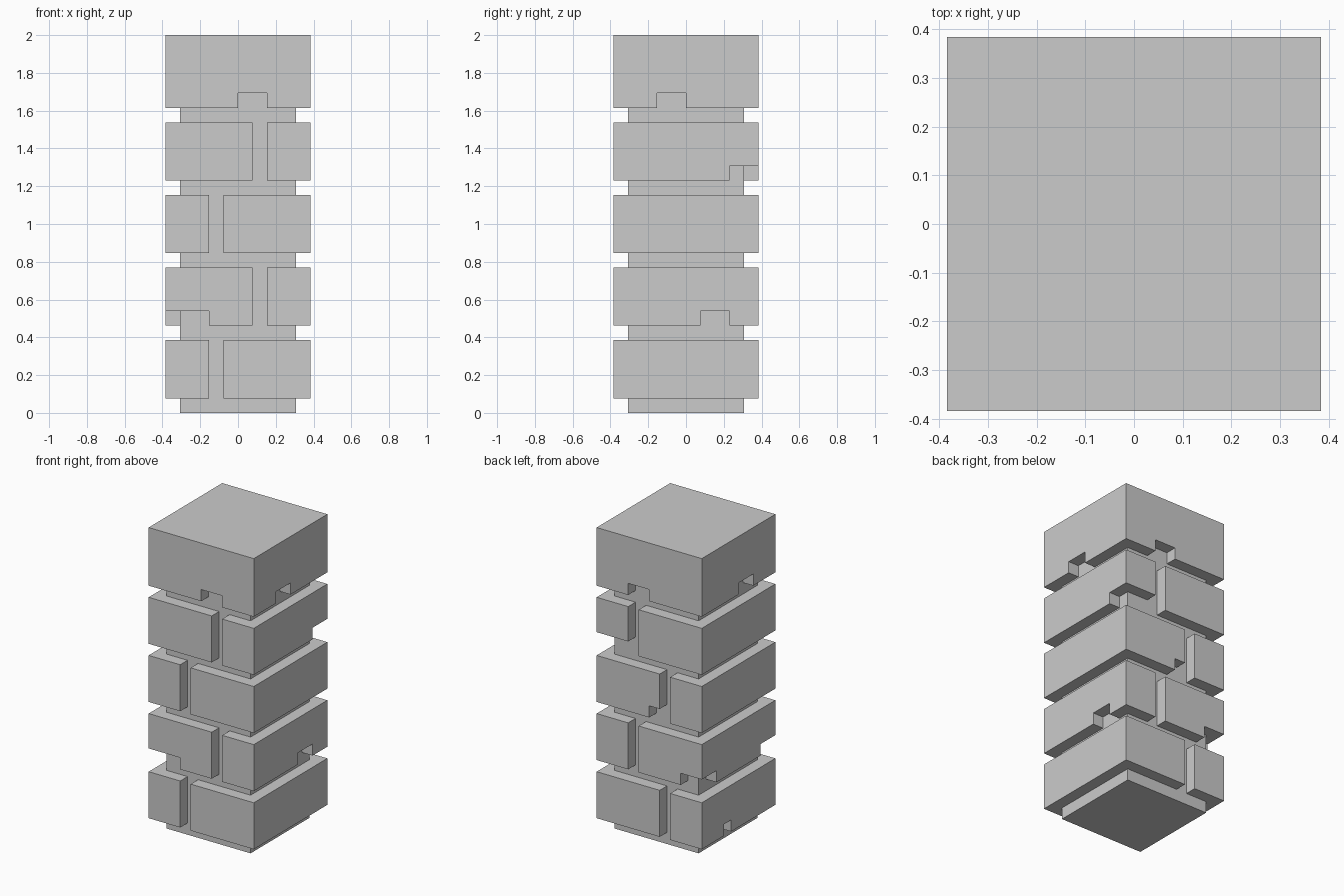
import bpy, bmesh
from mathutils import Matrix, Vector

if "Cube" in bpy.data.objects:
    bpy.data.objects.remove(bpy.data.objects["Cube"])

U = 2 / 26  # the whole pillar sits on a grid of 1/13


def boxes(name, spans):
    """One object made of boxes, each given as (x0, x1, y0, y1, z0, z1) in grid units."""
    bm = bmesh.new()
    for x0, x1, y0, y1, z0, z1 in spans:
        centre = Vector((x0 + x1, y0 + y1, z0 + z1)) * U / 2
        size = (U * (x1 - x0), U * (y1 - y0), U * (z1 - z0), 1)
        bmesh.ops.create_cube(bm, size=1, matrix=Matrix.Translation(centre) @ Matrix.Diagonal(size))
    mesh = bpy.data.meshes.new(name)
    bm.to_mesh(mesh)
    bm.free()
    obj = bpy.data.objects.new(name, mesh)
    bpy.context.collection.objects.link(obj)
    return obj


def combine(target, helper, operation):
    mod = target.modifiers.new(operation.lower(), 'BOOLEAN')
    mod.operation = operation
    mod.solver = 'EXACT'
    mod.object = helper
    bpy.context.view_layer.objects.active = target
    bpy.ops.object.modifier_apply(modifier=mod.name)
    bpy.data.objects.remove(helper)


# Cap block and four brick courses, with the upright joint alternating sides
bricks = [(-5, 5, -5, 5, 21, 26)]
for course in range(4):
    z = 1 + 5 * course
    joint = 1 if course % 2 else -2
    bricks.append((-5, joint, -5, 5, z, z + 4))
    bricks.append((joint + 1, 5, -5, 5, z, z + 4))
bricks = []
for z, joint in ((1, -2), (6, 1), (11, -2), (16, 1)):
    bricks.append((-5, joint, -5, 5, z, z + 4))
    bricks.append((joint + 1, 5, -5, 5, z, z + 4))
bricks.append((-5, 5, -5, 5, 21, 26))
pillar = boxes("brick_pillar", bricks)

# Chips along the lower edges; cut past the shell, the core closes them
OUT, IN = 5.5, 3.5
chips = [
    (0, 2, -OUT, -IN, 20.5, 22),        # cap front
    (0, 2, IN, OUT, 20.5, 22),          # cap back
    (IN, OUT, -2, 0, 20.5, 22),         # cap right
    (-OUT, -IN, -2, 0, 20.5, 22),       # cap left
    (2, OUT, 3, OUT, 15.5, 17),         # back right corner
    (-1.5, 0, IN, OUT, 10.5, 12),       # back, beside the joint
    (-OUT, -2, -OUT, -3, 5.5, 7),       # front left corner
    (-OUT, -3, 3, OUT, 5.5, 7),         # back left corner
    (IN, OUT, 1, 3, 5.5, 7),            # right side
    (-OUT, -IN, 1, 2, 0.5, 2),          # left side
]
combine(pillar, boxes("chip_cutter", chips), 'DIFFERENCE')

# Inner core seen in the joints
combine(pillar, boxes("core", [(-4, 4, -4, 4, 0, 23)]), 'UNION')
